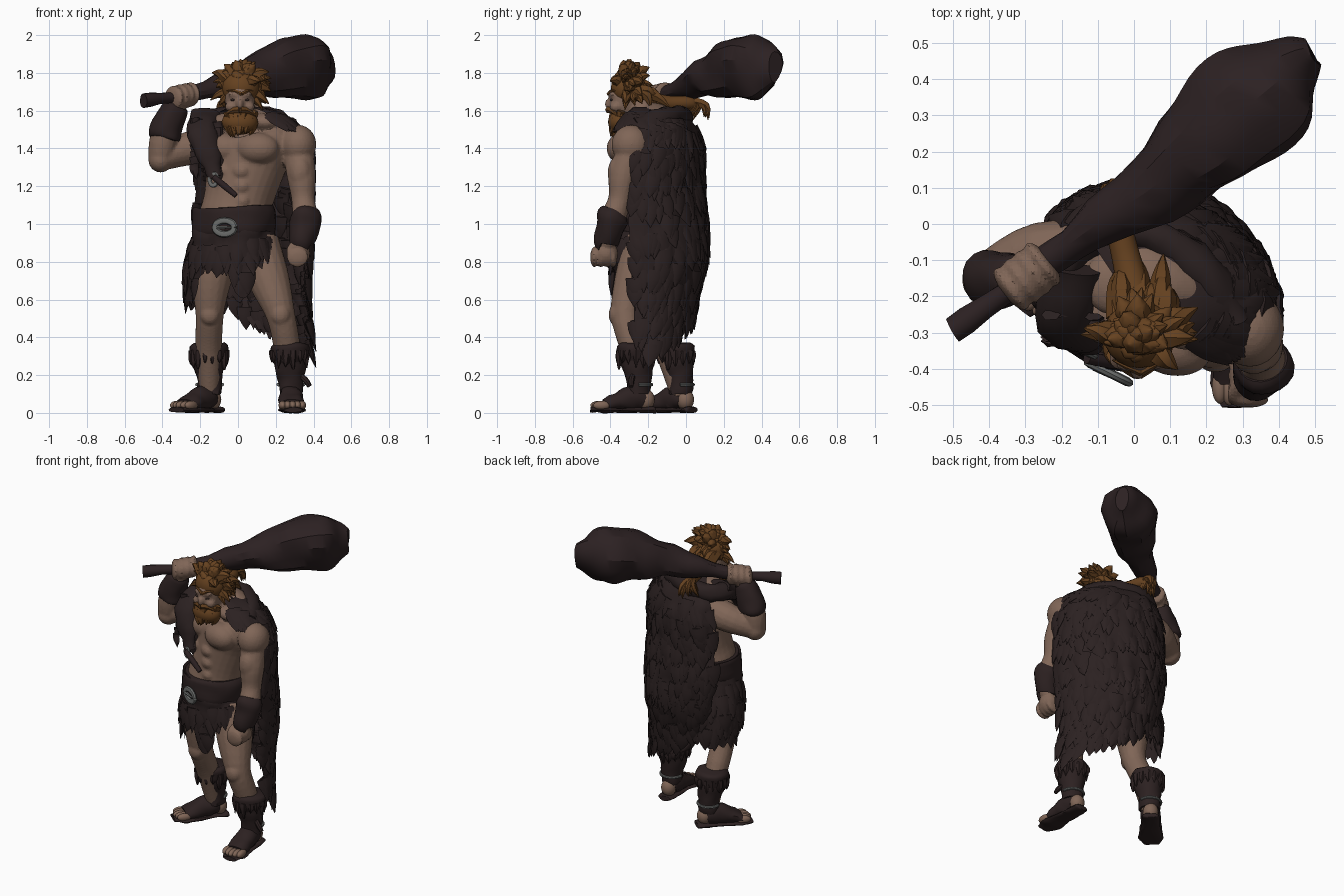
import bpy, bmesh, math, random
from mathutils import Vector, Matrix, Euler, noise

random.seed(7)
if "Cube" in bpy.data.objects:
    bpy.data.objects.remove(bpy.data.objects["Cube"], do_unlink=True)
X, Y, Z = Vector((1, 0, 0)), Vector((0, 1, 0)), Vector((0, 0, 1))
# The trunk is twisted towards the raised arm
TWIST = -26
ACROSS = Matrix.Rotation(math.radians(TWIST), 3, "Z") @ X
FRONT = ACROSS.cross(Z)


def material(name, *rgb):
    m = bpy.data.materials.new(name)
    m.use_nodes = True
    m.diffuse_color = (*rgb, 1)
    m.node_tree.nodes["Principled BSDF"].inputs["Base Color"].default_value = (*rgb, 1)
    return m


SKIN = material("skin", .215, .132, .095)
FUR = material("dark fur", .024, .015, .015)
LEATHER = material("dark leather", .025, .015, .015)
WOOD = material("dark wood", .025, .015, .016)
HAIR = material("ginger hair", .13, .053, .014)
METAL = material("grey metal", .15, .155, .15)
EYE = material("eye shadow", .05, .03, .025)


def tube(bm, rows, ref=X, sides=16, sub=4):
    """Closed loft through rows of (x, y, z, radius along ref, other radius)."""
    rows = [tuple(r) if len(r) == 5 else (*r, r[-1]) for r in rows]
    pts, last = [], len(rows) - 1
    for i in range(last):
        a, b, c, d = rows[max(i - 1, 0)], rows[i], rows[i + 1], rows[min(i + 2, last)]
        for k in range(sub):
            t = k / sub
            pts.append([q + .5 * t * (r - p + t * (2*p - 5*q + 4*r - s + t * (3*(q - r) + s - p)))
                        for p, q, r, s in zip(a, b, c, d)])
    pts.append(rows[-1])
    rings = []
    for i, p in enumerate(pts):
        t = (Vector(pts[min(i + 1, len(pts) - 1)][:3]) - Vector(pts[max(i - 1, 0)][:3])).normalized()
        u = (ref - t * ref.dot(t)).normalized()
        w = t.cross(u)
        ra, rb = max(p[3], .001), max(p[4], .001)
        ang = [math.tau * j / sides for j in range(sides)]
        rings.append([bm.verts.new(Vector(p[:3]) + u * ra * math.cos(g) + w * rb * math.sin(g)) for g in ang])
    for r0, r1 in zip(rings, rings[1:]):
        for j in range(sides):
            k = (j + 1) % sides
            bm.faces.new((r0[j], r0[k], r1[k], r1[j]))
    bm.faces.new(rings[0][::-1])
    bm.faces.new(rings[-1])


def blob(bm, loc, size, turn=0):
    m = Matrix.LocRotScale(Vector(loc), Euler((0, 0, math.radians(turn))), Vector(size))
    bmesh.ops.create_icosphere(bm, subdivisions=3, radius=1, matrix=m)


def spike(bm, start, end, r, bend=Vector(), ref=X, flat=1):
    mid = (start + end) / 2 + bend
    tube(bm, [(*start, r, r * flat), (*mid, r * .8, r * .8 * flat), (*end, .002, .002)], ref, 6, 3)


def rough(bm, amount, scale):
    bm.normal_update()
    for v in bm.verts:
        v.co += v.normal * noise.noise(v.co * scale) * amount


def finish(name, bm, mat, angle=40, voxel=0):
    mesh = bpy.data.meshes.new(name)
    bm.to_mesh(mesh)
    bm.free()
    ob = bpy.data.objects.new(name, mesh)
    bpy.context.collection.objects.link(ob)
    for o in bpy.context.view_layer.objects:
        o.select_set(o == ob)
    bpy.context.view_layer.objects.active = ob
    if voxel:
        m = ob.modifiers.new("Fuse", "REMESH")
        m.mode, m.voxel_size = "VOXEL", voxel
        s = ob.modifiers.new("Soften", "SMOOTH")
        s.factor, s.iterations = .5, 5
        for n in ("Fuse", "Soften"):
            bpy.ops.object.modifier_apply(modifier=n)
    ob.data.materials.clear()
    ob.data.materials.append(mat)
    bpy.ops.object.shade_smooth_by_angle(angle=math.radians(angle))


def part(name, mat, rows, ref=X, sides=20, lump=0, scale=12, angle=40):
    bm = bmesh.new()
    tube(bm, rows, ref, sides)
    rough(bm, lump, scale)
    finish(name, bm, mat, angle)


def table(rows, x):
    """Linear lookup in rows sorted by their first entry."""
    for a, b in zip(rows, rows[1:]):
        if x <= b[0]:
            t = max(0, (x - a[0]) / (b[0] - a[0]))
            return [p + (q - p) * t for p, q in zip(a[1:], b[1:])]
    return rows[-1][1:]


def drape(name, rows, hem, tufts, nu=60, nv=18, length=.12):
    """Ragged fur sheet round the twisted trunk; rows (z, cx, cy, rx, ry), hem (degrees, z)."""
    bm, top = bmesh.new(), rows[-1][0]

    def at(deg, z, out=0):
        cx, cy, rx, ry = table(rows, z)
        c, s = math.cos(math.radians(deg)), math.sin(math.radians(deg))
        return Vector((cx, cy, z)) + ACROSS * (rx + out) * c - FRONT * (ry + out) * s
    a0, a1 = hem[0][0], hem[-1][0]
    grid = []
    for i in range(nu + 1):
        deg = a0 + (a1 - a0) * i / nu
        low = table(hem, deg)[0] + random.uniform(-.035, .035)
        col = []
        for j in range(nv + 1):
            z = top + (low - top) * j / nv
            col.append(bm.verts.new(at(deg, z, noise.noise(at(deg, z) * 12) * .022)))
        grid.append(col)
    for c0, c1 in zip(grid, grid[1:]):
        for j in range(nv):
            bm.faces.new((c0[j], c0[j + 1], c1[j + 1], c1[j]))
    bmesh.ops.solidify(bm, geom=bm.faces[:], thickness=.015)
    for _ in range(tufts):
        deg = random.uniform(a0, a1)
        z = random.uniform(table(hem, deg)[0] + .06, top - .05)
        side = -ACROSS * math.sin(math.radians(deg)) - FRONT * math.cos(math.radians(deg))
        spike(bm, at(deg, z, -.008), at(deg + random.uniform(-5, 5), z - length, .012),
              random.uniform(.03, .055), ref=side, flat=.35)
    finish(name, bm, FUR, 50)


# Fused muscular body
bm = bmesh.new()
tube(bm, [(0, -.19, .82, .19, .17), (-.02, -.2, 1, .195, .18), (0, -.19, 1.12, .185, .175),
          (.04, -.175, 1.3, .215, .185), (.06, -.17, 1.43, .26, .185), (.05, -.18, 1.52, .2, .14),
          (.02, -.23, 1.58, .09, .09), (.01, -.28, 1.64, .07, .07)], ACROSS, 28)
chest, belly = Vector((.065, -.175, 0)), Vector((.035, -.18, 0))
for s in (-1, 1):
    blob(bm, chest + ACROSS * s * .105 + FRONT * .125 + Z * 1.4, (.115, .085, .085), TWIST + s * 12)
    blob(bm, chest + ACROSS * s * .11 + FRONT * .04 + Z * 1.54, (.09, .09, .05), TWIST)
    for k in range(3):
        blob(bm, belly + ACROSS * s * .05 + FRONT * .155 + Z * (1.28 - k * .08), (.05, .035, .042), TWIST)
blob(bm, (.32, -.29, 1.42), (.095, .105, .105))
blob(bm, (.33, -.36, 1.27), (.06, .055, .09))
tube(bm, [(.31, -.27, 1.44, .08), (.335, -.33, 1.26, .078), (.345, -.35, 1.13, .062),
          (.355, -.39, 1.02, .068), (.34, -.42, .89, .045)])
tube(bm, [(-.08, -.09, 1.43, .1), (-.26, -.085, 1.4, .09), (-.4, -.145, 1.35, .068)], Y)
blob(bm, (-.41, -.15, 1.34), (.065, .07, .068))
tube(bm, [(-.41, -.15, 1.34, .065), (-.39, -.155, 1.46, .074), (-.32, -.15, 1.64, .045)], Y)
# Fists
blob(bm, (.322, -.425, .845), (.06, .066, .068))
blob(bm, (-.29, -.145, 1.675), (.085, .066, .064), 38)
for i in range(4):
    blob(bm, (.315, -.435 + (i - 1.5) * .034, .825), (.058, .021, .055))
    blob(bm, Vector((-.295, -.145, 1.677)) + Vector((.77, .6, .16)) * (i - 1.5) * .038, (.026, .074, .067), 38)
tube(bm, [(.3, -.43, .9, .02), (.275, -.47, .86, .02), (.285, -.49, .82, .016)], Y, 10)
# Legs
tube(bm, [(-.1, -.18, .9, .12), (-.14, -.19, .7, .105), (-.15, -.18, .52, .075),
          (-.155, -.1, .34, .07), (-.15, -.03, .09, .05)])
tube(bm, [(.1, -.21, .9, .12), (.165, -.27, .7, .11), (.225, -.32, .52, .078),
          (.26, -.28, .34, .07), (.28, -.24, .09, .05)])
blob(bm, (-.15, -.235, .52), (.05, .035, .055))
blob(bm, (.225, -.375, .52), (.05, .035, .055))
# Head with brow, nose and cheeks
blob(bm, (.01, -.32, 1.66), (.08, .088, .12))
blob(bm, (.01, -.385, 1.685), (.065, .027, .018))
blob(bm, (.01, -.405, 1.635), (.02, .027, .03))
for s in (-1, 1):
    blob(bm, (.01 + s * .045, -.37, 1.62), (.035, .035, .028))
finish("body", bm, SKIN, 80, voxel=.009)
bm = bmesh.new()
for s in (-1, 1):
    blob(bm, (.01 + s * .035, -.393, 1.657), (.016, .01, .007))
finish("eyes", bm, EYE)

# Wild hair, beard and tied tail
bm = bmesh.new()
mid = Vector((.015, -.305, 1.72))
blob(bm, mid, (.1, .093, .095))
for _ in range(90):
    az, el = random.uniform(0, math.tau), random.uniform(-.8, 1.5)
    d = Vector((math.cos(az) * math.cos(el), .72 * math.sin(az) * math.cos(el), math.sin(el)))
    if d.y < -.2 and d.z < .2:
        continue
    tip = mid + d * random.uniform(.13, .17) + Vector((random.uniform(-.03, .04), random.uniform(-.01, .03), -.01))
    spike(bm, mid + d * .06, tip, random.uniform(.026, .042), Z * .015)
for _ in range(16):
    x = random.uniform(-.08, .1)
    end = Vector((x * 1.2, random.uniform(-.19, -.08), random.uniform(1.56, 1.68)))
    spike(bm, Vector((x, -.26, 1.71)), end, .035, Vector((0, .02, .01)))
tube(bm, [(.01, -.22, 1.66, .05), (-.02, -.1, 1.64, .04), (-.05, .02, 1.64, .035), (-.07, .05, 1.62, .02)], X, 12)
for _ in range(14):
    end = Vector((-.08 + random.uniform(-.06, .06), .07 + random.uniform(-.08, .06), random.uniform(1.54, 1.58)))
    spike(bm, Vector((-.06, .03, 1.65)), end, .028, Vector((0, .03, .02)))
finish("hair", bm, HAIR, 50)
bm = bmesh.new()
blob(bm, (.01, -.345, 1.54), (.096, .068, .068))
for i in range(26):
    a = math.radians(random.uniform(170, 370))
    start = Vector((.01 + .075 * math.cos(a), -.335 + .05 * math.sin(a), random.uniform(1.53, 1.6)))
    spike(bm, start, Vector((.01 + .055 * math.cos(a), -.35 + .05 * math.sin(a), start.z - .075)), .024)
for s in (-1, 1):
    spike(bm, Vector((.01, -.41, 1.605)), Vector((.01 + s * .085, -.365, 1.57)), .02, Z * .012, Y)
    spike(bm, Vector((.02, -.41, 1.688)), Vector((.01 + s * .07, -.375, 1.705)), .011, Z * .008, Y)
finish("beard", bm, HAIR, 50)

# Fur cape, shoulder mantle and skirt
drape("cape", [(.25, .16, -.16, .27, .14), (.4, .14, -.16, .27, .16), (.6, .1, -.17, .29, .21),
               (.8, .07, -.17, .33, .275), (1, .06, -.17, .35, .265), (1.2, .07, -.17, .345, .235),
               (1.4, .07, -.165, .35, .235), (1.52, .06, -.155, .28, .185), (1.59, .04, -.15, .19, .12),
               (1.62, .02, -.2, .08, .06)],
      [(5, .42), (25, .28), (60, .36), (90, .39), (120, .48), (140, .57), (170, .6)], 240, nv=28)
drape("shoulder_mantle", [(1.38, .08, -.18, .34, .22), (1.5, .07, -.17, .3, .2), (1.59, .05, -.165, .19, .13),
                          (1.62, .03, -.2, .09, .08)],
      [(-40, 1.54), (-15, 1.5), (10, 1.42), (90, 1.42)], 40, 26, 8, .08)
drape("fur_skirt", [(.5, -.03, -.17, .25, .19), (.75, -.035, -.18, .265, .21), (.99, -.025, -.2, .21, .19)],
      [(0, .8), (28, .7), (118, .58), (208, .55), (238, .62), (258, .8), (285, .74), (304, .59),
       (322, .77), (345, .82), (360, .8)], 100, 72, 14)
bm = bmesh.new()
tube(bm, [(-.2, -.24, 1.51, .05), (-.2, -.13, 1.55, .055), (-.12, -.03, 1.56, .055), (.04, -.03, 1.57, .05),
          (.19, -.13, 1.56, .055), (.27, -.27, 1.52, .045)], Z)
tube(bm, [(-.17, -.12, 1.58, .08, .04), (-.19, -.25, 1.5, .08, .05), (-.16, -.31, 1.38, .07, .04),
          (-.12, -.335, 1.25, .035, .025)])
for i in range(16):
    z = 1.56 - i * .017
    p = Vector((-.17 + (.06 if i % 2 else -.06), -.25 - (1.56 - z) * .3, z))
    spike(bm, p, p + Vector((.01, -.01, -.09)), .03, flat=.5)
rough(bm, .015, 18)
finish("fur_collar", bm, FUR)

# Belt, buckle and chest toggle
part("belt", LEATHER, [(-.025, -.2, .95, .205, .185), (-.025, -.2, .97, .222, .2), (-.02, -.2, 1.07, .225, .202),
                       (-.02, -.2, 1.09, .205, .185)], ACROSS, sides=32, lump=.01)
loop = [math.tau * i / 12 for i in range(13)]


def ring(bm, centre, width, height, thick):
    tube(bm, [(*(Vector(centre) + ACROSS * width * math.cos(a) + Z * height * math.sin(a)), thick * .7, thick)
              for a in loop], FRONT, 8, 2)


bm = bmesh.new()
ring(bm, (-.07, -.41, .982), .058, .036, .018)
spike(bm, Vector((-.11, -.395, .982)), Vector((-.02, -.44, .982)), .01)
ring(bm, (-.13, -.355, 1.235), .022, .03, .013)
finish("buckle_and_ring", bm, METAL)
part("toggle", WOOD, [(-.13, -.37, 1.25, .016), (-.07, -.38, 1.2, .018), (-.01, -.39, 1.15, .014)], Y, 10)

# Wrist guards
part("left_wrist_guard", LEATHER, [(.352, -.375, 1.06, .07), (.355, -.39, 1.03, .083), (.352, -.405, .97, .077),
                                   (.342, -.425, .9, .064), (.342, -.425, .89, .05)], lump=.012)
part("right_wrist_guard", LEATHER, [(-.395, -.155, 1.45, .07), (-.39, -.155, 1.47, .086), (-.365, -.155, 1.54, .08),
                                    (-.335, -.155, 1.62, .068), (-.33, -.155, 1.63, .05)], Y, lump=.012)


# Boots, open at toe and heel
def boot(side, cuff, ankle, heel, toe):
    heel, toe, ankle, cuff = (Vector((*p, 0)) for p in (heel, toe, ankle, cuff))
    along = lambda t, z, a, b: (*heel.lerp(toe, t)[:2], z, a, b)
    bm = bmesh.new()
    tube(bm, [(*(p + Z * z)[:], r) for p, z, r in ((ankle, .1, .062), (ankle, .17, .068),
              (ankle.lerp(cuff, .6), .26, .085), (cuff, .32, .09))])
    tube(bm, [(*(cuff + Z * z)[:], r) for z, r in ((.26, .08), (.3, .097), (.35, .102), (.37, .08))])
    for i in range(14):
        a = math.tau * i / 14
        d = Vector((math.cos(a), math.sin(a), 0))
        spike(bm, cuff + d * .087 + Z * .33, cuff + d * .092 + Z * random.uniform(.23, .27), .022)
    tube(bm, [along(.12, .065, .05, .048), along(.3, .08, .07, .06), along(.55, .062, .052, .064),
              along(.8, .042, .032, .068)], Z)
    tube(bm, [along(-.06, .016, .014, .03), along(0, .016, .015, .05), along(.4, .016, .015, .056),
              along(.8, .016, .015, .074), along(1.02, .016, .014, .05)], Z)
    rough(bm, .01, 20)
    finish(side + "_boot", bm, LEATHER)
    bm = bmesh.new()
    blob(bm, heel.lerp(toe, .1) + Z * .07, (.047, .047, .055))
    across = (toe - heel).normalized().cross(Z)
    for i in range(5):
        blob(bm, heel.lerp(toe, .88 - .02 * abs(i - 2)) + across * (i - 2) * .026 + Z * .04, (.021, .045, .024),
             math.degrees(math.atan2(across.y, across.x)))
    finish(side + "_toes_and_heel", bm, SKIN)
    part(side + "_ankle_cord", METAL, [(*(ankle + Z * .15 + Vector((math.cos(a), math.sin(a), 0)) * .068)[:], .009)
                                       for a in loop[:7]], Z, 8)


boot("left", (.272, -.265), (.28, -.25), (.275, -.18), (.29, -.5))
boot("right", (-.155, -.055), (-.15, -.03), (-.115, .02), (-.32, -.22))
part("boot_lace", LEATHER, [(.33, -.28, .2, .014), (.36, -.29, .17, .016), (.38, -.29, .14, .012)], Y, 8)

# Heavy club, widest just before its blunt end
part("club", WOOD, [(-.5, -.29, 1.655, .034), (-.3, -.15, 1.68, .035), (-.13, -.02, 1.71, .052),
                    (.05, .1, 1.765, .098), (.18, .21, 1.8, .14), (.29, .305, 1.825, .168),
                    (.38, .38, 1.83, .16, .15), (.45, .44, 1.83, .12, .085), (.49, .47, 1.83, .085, .04)],
     Z, 14, .03, 7, 30)
